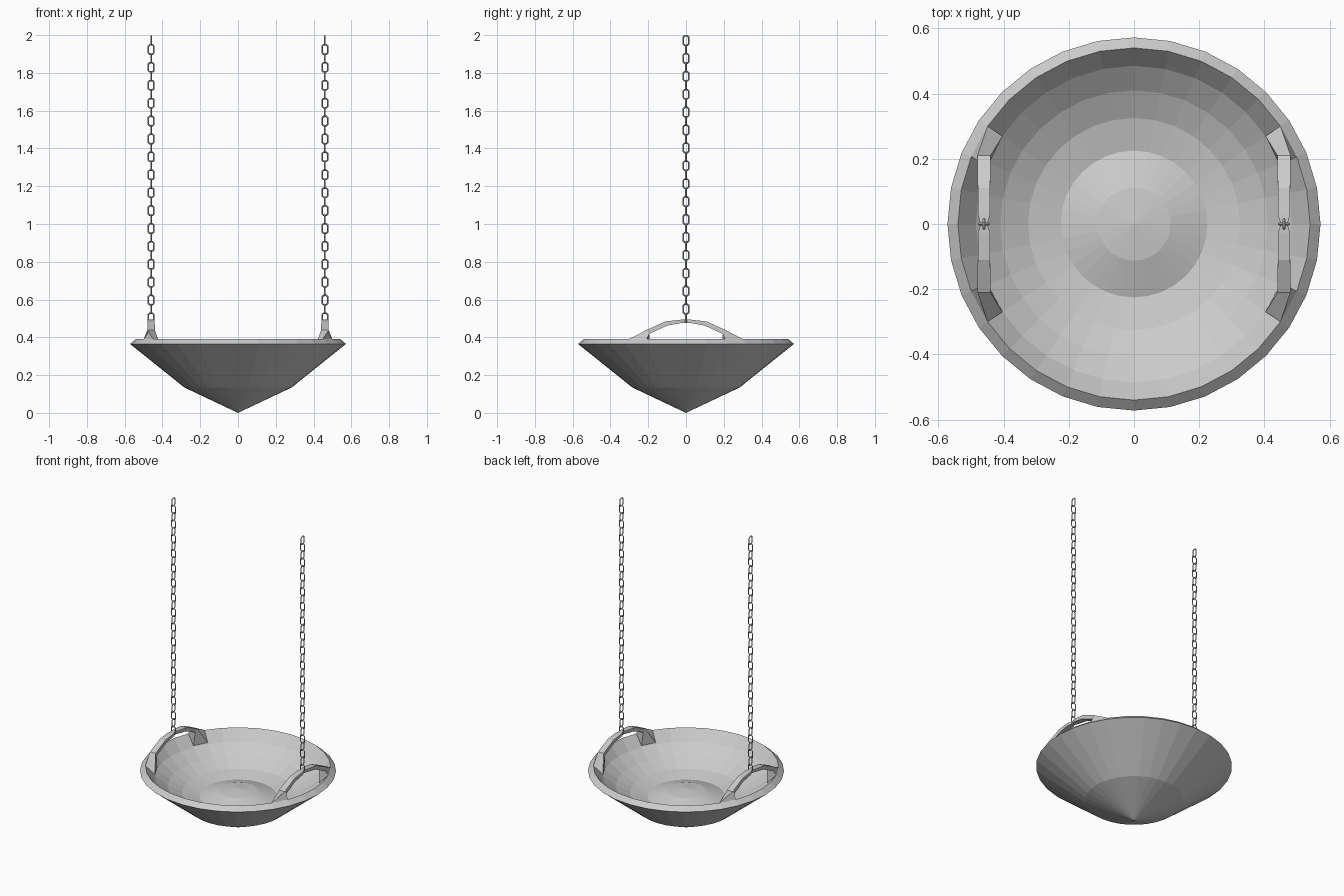
import bpy, bmesh
from math import sin, cos, pi

if "Cube" in bpy.data.objects:
    bpy.data.objects.remove(bpy.data.objects["Cube"])


def finish(name, bm):
    bmesh.ops.remove_doubles(bm, verts=bm.verts, dist=1e-5)
    bmesh.ops.recalc_face_normals(bm, faces=bm.faces)
    me = bpy.data.meshes.new(name)
    bm.to_mesh(me)
    bm.free()
    ob = bpy.data.objects.new(name, me)
    bpy.context.collection.objects.link(ob)
    return ob


def bridge(bm, a, b):
    n = len(a)
    for i in range(n):
        bm.faces.new((a[i], a[(i + 1) % n], b[(i + 1) % n], b[i]))


def lathe(name, profile, n=32):
    bm = bmesh.new()
    vs = [bm.verts.new((r, 0, z)) for r, z in profile]
    es = [bm.edges.new(p) for p in zip(vs, vs[1:])]
    bmesh.ops.spin(bm, geom=vs + es, cent=(0, 0, 0), axis=(0, 0, 1),
                   angle=2 * pi, steps=n)
    return finish(name, bm)


# Bowl shell: pointed underside, bevelled rim, curved inside
lathe("bowl", [(0, 0), (0.285, 0.135), (0.572, 0.365), (0.54, 0.392),
               (0.485, 0.325), (0.41, 0.268), (0.325, 0.225),
               (0.225, 0.203), (0, 0.195)])

# Low mound in the middle of the bowl
lathe("centre_mound", [(0.225, 0.203), (0.112, 0.24), (0, 0.252)])


# Arched handles growing out of the rim
def handle(name, s):
    bm = bmesh.new()

    def on_rim(r, step, z):
        a = step * pi / 16
        return (r * cos(a), r * sin(a), z)

    half = [[on_rim(0.54, 2, 0.392), on_rim(0.54, 3, 0.392),
             on_rim(0.485, 3, 0.335), on_rim(0.485, 2, 0.335)]]
    # underside y, z / top y, z / half thickness
    for yu, zu, yt, zt, t in [(0.195, 0.418, 0.21, 0.438, 0.02),
                              (0.10, 0.462, 0.11, 0.484, 0.019),
                              (0.03, 0.475, 0.03, 0.493, 0.019),
                              (0.0, 0.477, 0.0, 0.495, 0.01)]:
        half.append([(0.46 + t, yu, zu), (0.46 + t, yt, zt),
                     (0.46 - t, yt, zt), (0.46 - t, yu, zu)])
    secs = half + [[(x, -y, z) for x, y, z in q] for q in half[-2::-1]]
    rings = [[bm.verts.new((s * x, y, z)) for x, y, z in q] for q in secs]
    for a, b in zip(rings, rings[1:]):
        bridge(bm, a, b)
    bm.faces.new(rings[0])
    bm.faces.new(rings[-1])
    finish(name, bm)


# Chain: eight-cornered links, alternately turned by 90 degrees
def chain(name, s):
    bm = bmesh.new()
    w, h, c, r = 0.0145, 0.0245, 0.007, 0.004
    quarter = [(w, h - c), (w - c, h)]
    path = (quarter + [(-x, z) for x, z in quarter[::-1]]
            + [(-x, -z) for x, z in quarter] + [(x, -z) for x, z in quarter[::-1]])
    for k in range(32):
        zc = 1.9715 - k * 0.04738
        rings = []
        for x, z in path:
            ox, oz = (r if x > 0 else -r), (r if z > 0 else -r)
            if abs(x) < w:
                ox *= 0.5
            else:
                oz *= 0.5
            ring = []
            for f, d in [(1, 0), (0, r), (-1, 0), (0, -r)]:
                px, pz = x + f * ox, z + f * oz
                p = (d, px, pz) if k % 2 == 0 else (px, d, pz)
                ring.append(bm.verts.new((s * 0.46 + p[0], p[1], zc + p[2])))
            rings.append(ring)
        for i in range(8):
            bridge(bm, rings[i], rings[(i + 1) % 8])
    finish(name, bm)


for side, s in (("left", -1), ("right", 1)):
    handle(side + "_handle", s)
    chain(side + "_chain", s)
